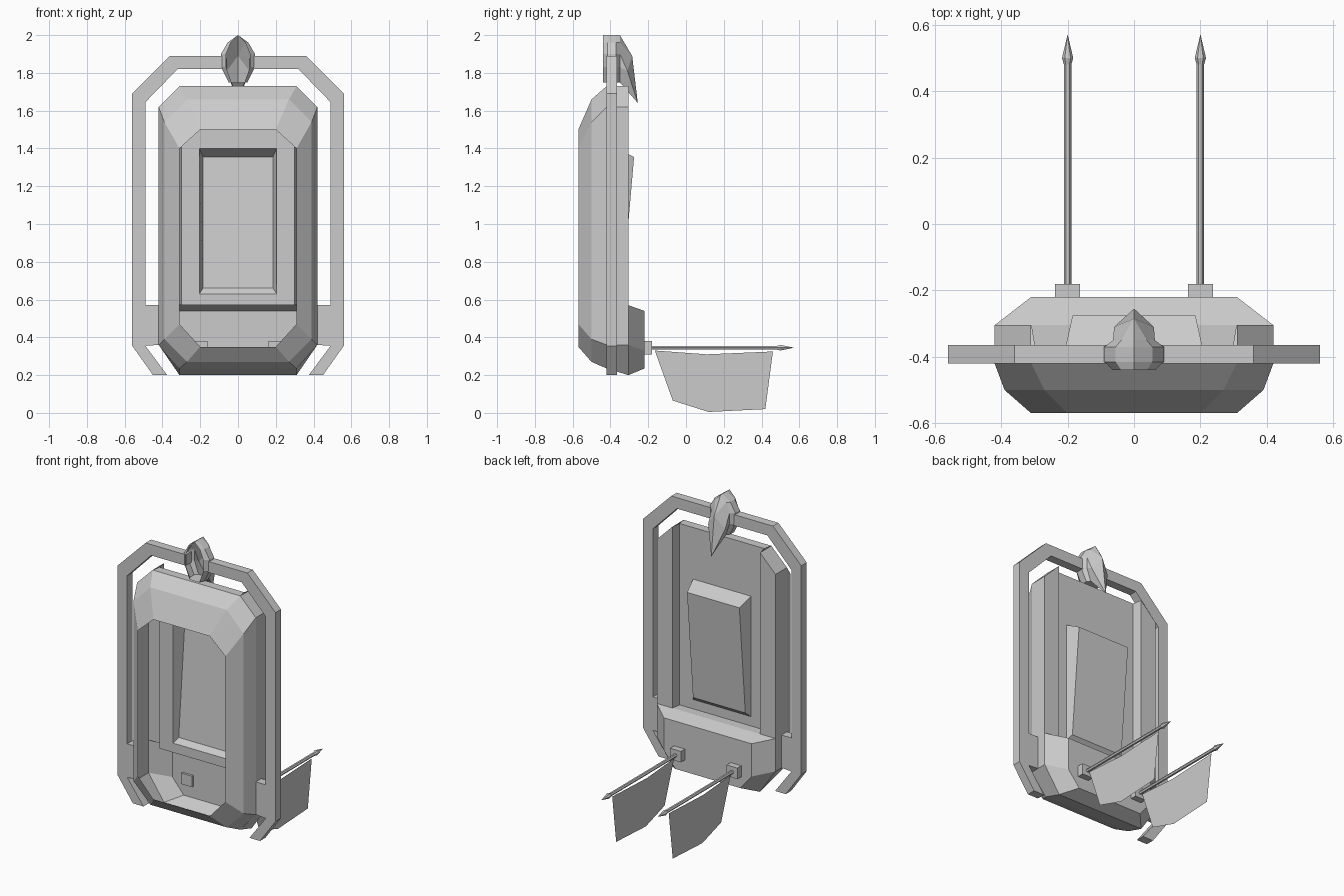
import bpy
import bmesh
import math
from mathutils import Matrix

cube = bpy.data.objects.get("Cube")
if cube:
    bpy.data.objects.remove(cube)

grey = bpy.data.materials.new("plain_grey")
grey.use_nodes = True
grey.diffuse_color = (0.6, 0.6, 0.6, 1)
grey.node_tree.nodes["Principled BSDF"].inputs["Base Color"].default_value = (0.6, 0.6, 0.6, 1)


def finish(name, bm):
    bmesh.ops.remove_doubles(bm, verts=bm.verts, dist=0.0005)
    bmesh.ops.recalc_face_normals(bm, faces=bm.faces)
    mesh = bpy.data.meshes.new(name)
    bm.to_mesh(mesh)
    bm.free()
    mesh.materials.append(grey)
    obj = bpy.data.objects.new(name, mesh)
    bpy.context.collection.objects.link(obj)
    return obj


def sheet(name, faces, mirror=()):
    """Welded surface from faces, plus faces repeated on both sides of x = 0."""
    bm = bmesh.new()
    flipped = [[(-x, y, z) for x, y, z in reversed(f)] for f in mirror]
    for f in list(faces) + list(mirror) + flipped:
        bm.faces.new([bm.verts.new(p) for p in f])
    return finish(name, bm)


def loft(rings, closed=True):
    faces = []
    for a, b in zip(rings, rings[1:]):
        n = len(a)
        for i in range(n if closed else n - 1):
            j = (i + 1) % n
            faces.append([a[i], a[j], b[j], b[i]])
    return faces


def prism(name, outline, y0, y1):
    """Solid from an x-z outline between two depths."""
    front = [(x, y0, z) for x, z in outline]
    back = [(x, y1, z) for x, z in outline]
    return sheet(name, loft([front, back]) + [front, back[::-1]])


def half_ring(y, inner, outer, bottom, low, high, top):
    return [(inner, y, bottom), (outer, y, low), (outer, y, high), (inner, y, top)]


def full_ring(half):
    return half + [(-x, y, z) for x, y, z in reversed(half)]


# Open front shell with stepped chamfers
mouth = half_ring(-0.57, 0.2, 0.31, 0.35, 0.47, 1.4, 1.5)
slope = half_ring(-0.5, 0.27, 0.39, 0.27, 0.39, 1.54, 1.66)
rim = half_ring(-0.42, 0.31, 0.42, 0.235, 0.36, 1.62, 1.73)
sheet("front_shell", loft([full_ring(r) for r in (mouth, slope, rim)]))

# Side wall, side rails and the recessed panel edge
PANEL, RAIL, BOX = -0.365, -0.305, -0.22
wall = half_ring(RAIL, 0.31, 0.42, 0.2, 0.36, 1.62, 1.73)
rails = loft([rim, wall], closed=False)
rails.append([(0.31, RAIL, 0.57), (0.42, RAIL, 0.57), wall[2], wall[3]])
rails.append([(0.31, RAIL, 0.57), wall[3], (0.3, PANEL, 1.73), (0.3, PANEL, 0.57)])
bottom_top = [
    [rim[0], wall[0], (-0.31, RAIL, 0.2), (-0.31, -0.42, 0.235)],
    [rim[3], (-0.31, -0.42, 1.73), (-0.3, PANEL, 1.73), (0.3, PANEL, 1.73)],
]
sheet("side_rails", bottom_top, rails)


def rectangle(x, z0, z1, y0, y1):
    return [(-x, y0, z0), (x, y0, z0), (x, y1, z1), (-x, y1, z1)]


# Back panel with a wedge pushed out of it
edge = rectangle(0.3, 0.57, 1.73, PANEL, PANEL)
opening = rectangle(0.205, 0.63, 1.4, PANEL, PANEL)
wedge = rectangle(0.185, 0.66, 1.355, -0.335, -0.275)
sheet("back_panel", loft([edge, opening, wedge]) + [wedge])

# Lower back box
base = [(0.31, RAIL, 0.2), (0.42, RAIL, 0.36), (0.42, RAIL, 0.57)]
cap = [(0.23, BOX, 0.235), (0.31, BOX, 0.33), (0.31, BOX, 0.54)]
ledge = [[(-0.31, RAIL, 0.57), (0.31, RAIL, 0.57), (0.3, PANEL, 0.57), (-0.3, PANEL, 0.57)]]
sheet("lower_back_box", loft([full_ring(base), full_ring(cap)]) + [full_ring(cap)] + ledge)

# Outer frame halves with brackets and angled feet
outline = [(0.075, 1.89), (0.36, 1.89), (0.56, 1.69), (0.56, 0.355), (0.45, 0.2),
           (0.375, 0.2), (0.49, 0.355), (0.42, 0.36), (0.42, 0.57), (0.49, 0.57),
           (0.49, 1.645), (0.32, 1.82), (0.075, 1.82)]
for side, s in (("left", 1), ("right", -1)):
    prism(side + "_frame", [(s * x, z) for x, z in outline], -0.42, -0.365)

# Hollow crest collar
crest = [(0.09, 1.9), (0.09, 1.83), (0.05, 1.75)]


def collar_ring(y, k):
    right = [(0.055 * k, y, 1.96)] + [(x * k, y, z) for x, z in crest]
    return [(0, y, 2.0)] + full_ring(right)


collar = [collar_ring(y, k) for y, k in ((-0.44, 0.7), (-0.415, 1), (-0.37, 1), (-0.35, 0.7))]
sheet("crest_collar", loft(collar))

# Pointed leaf behind the collar
top, p1, p2, p3, p4 = collar[-1][:5]
ridge, tip, shoulder = (0, -0.285, 1.89), (0, -0.255, 1.64), (0.06, -0.31, 1.81)
leaf = [[top, p1, ridge], [p1, p2, ridge], [p2, shoulder, ridge], [p2, p3, shoulder],
        [p3, p4, shoulder], [p4, tip, shoulder], [ridge, shoulder, tip]]
sheet("crest_leaf", [[p4, (-p4[0], p4[1], p4[2]), tip]], leaf)

# Flag poles, mounts and cloths
cloth = [(-0.165, 0.33), (0.11, 0.31), (0.46, 0.325), (0.42, 0.02), (0.12, 0.005), (-0.07, 0.065)]
pole_profile = [(-0.2, 0.011), (0.48, 0.011), (0.5, 0.017), (0.57, 0.0005)]
for side, x in (("left", 0.2), ("right", -0.2)):
    mount = [(x - 0.038, 0.31), (x + 0.038, 0.31), (x + 0.038, 0.38), (x - 0.038, 0.38)]
    prism(side + "_flag_mount", mount, -0.235, -0.18)
    rings = [[(x + r * math.cos(a), y, 0.345 + r * math.sin(a))
              for a in (math.tau * i / 6 for i in range(6))] for y, r in pole_profile]
    sheet(side + "_flag_pole", loft(rings) + [rings[0]])
    sheet(side + "_flag", [[(x, y, z) for y, z in cloth]])
